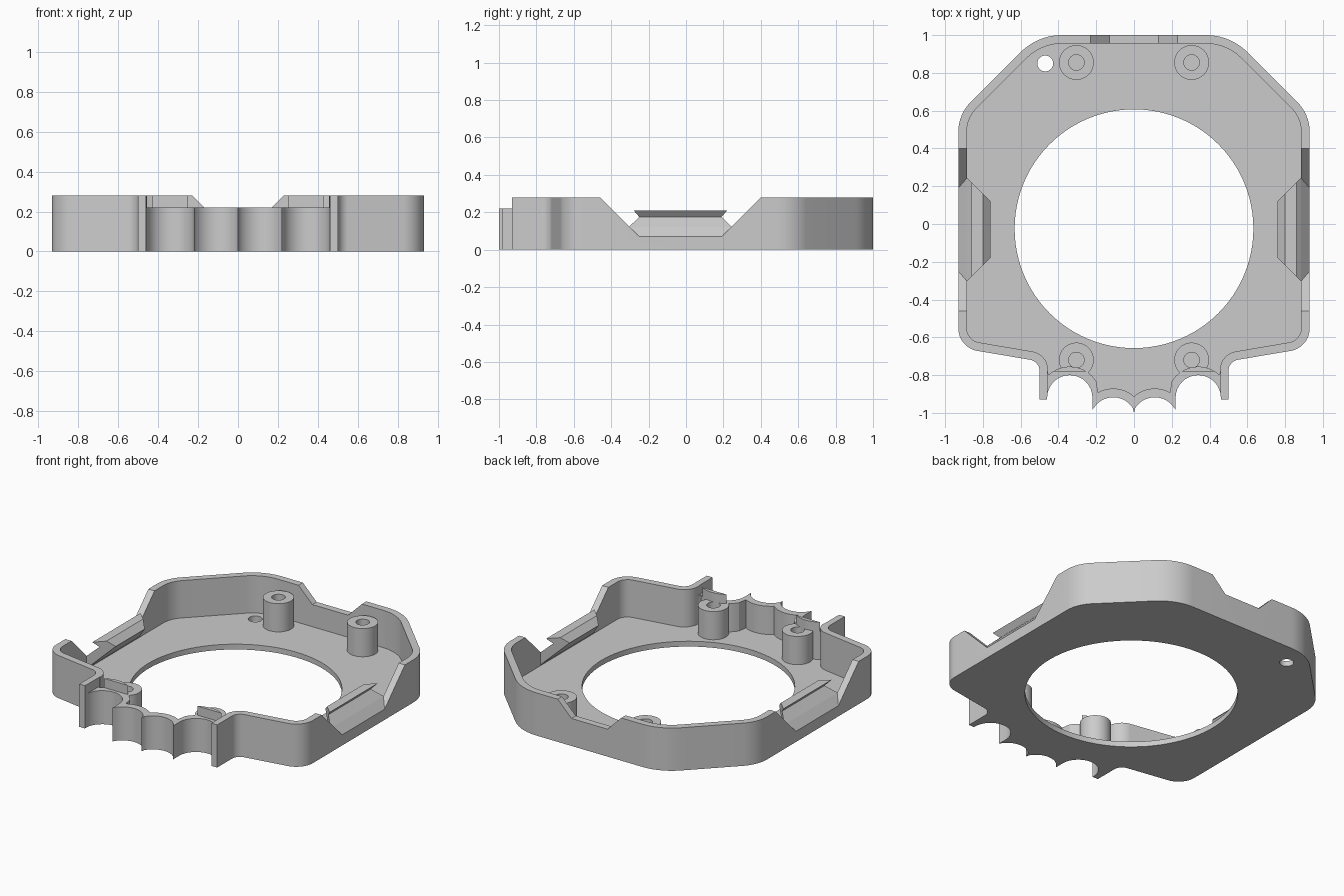
import bpy, bmesh, math
from mathutils import Vector

if "Cube" in bpy.data.objects:
    bpy.data.objects.remove(bpy.data.objects["Cube"])

HEIGHT, LOW, FLOOR = 0.28, 0.22, 0.035
CLIP_Y = -0.03

grey = bpy.data.materials.new("plain grey")
grey.use_nodes = True
grey.diffuse_color = (0.6, 0.6, 0.6, 1)
grey.node_tree.nodes["Principled BSDF"].inputs["Base Color"].default_value = grey.diffuse_color


def finish(name, bm):
    bmesh.ops.recalc_face_normals(bm, faces=bm.faces)
    mesh = bpy.data.meshes.new(name)
    bm.to_mesh(mesh)
    bm.free()
    mesh.materials.append(grey)
    obj = bpy.data.objects.new(name, mesh)
    bpy.context.collection.objects.link(obj)
    return obj


def prism(name, points, low, high, axis="z"):
    """Extrude a flat profile along z, x or y."""
    place = {"z": lambda a, b, h: (a, b, h),
             "x": lambda a, b, h: (h, a, b),
             "y": lambda a, b, h: (a, h, b)}[axis]
    bm = bmesh.new()
    ends = [[bm.verts.new(place(p[0], p[1], h)) for p in points] for h in (low, high)]
    for end in ends:
        bm.faces.new(end)
    for i in range(len(points)):
        j = (i + 1) % len(points)
        bm.faces.new((ends[0][i], ends[0][j], ends[1][j], ends[1][i]))
    return finish(name, bm)


def arc(cx, cy, r, start, end, n=16):
    angles = [math.radians(start + (end - start) * i / n) for i in range(n + 1)]
    return [(cx + r * math.cos(a), cy + r * math.sin(a)) for a in angles]


def disc(name, x, y, r, low, high, n=48):
    return prism(name, arc(x, y, r, 0, 360, n)[:-1], low, high)


def rounded(corners, n=10):
    """Fillet the inner corners of an open path of (x, y, radius)."""
    path = [corners[0][:2]]
    for before, (x, y, r), after in zip(corners, corners[1:], corners[2:]):
        p = Vector((x, y))
        u = (Vector(before[:2]) - p).normalized()
        v = (Vector(after[:2]) - p).normalized()
        half = u.angle(v) / 2
        centre = p + (u + v).normalized() * r / math.sin(half)
        a = p + u * r / math.tan(half) - centre
        b = p + v * r / math.tan(half) - centre
        path += [tuple(centre + a.lerp(b, i / n).normalized() * r) for i in range(n + 1)]
    return path + [corners[-1][:2]]


def mirrored(half):
    """Close a half outline whose two ends lie on x = 0."""
    return half + [(-x, y) for x, y in reversed(half[1:-1])]


def cut(obj, *cutters):
    for cutter in cutters:
        cutter.hide_render = True
        mod = obj.modifiers.new("cut", "BOOLEAN")
        mod.operation, mod.solver, mod.object = "DIFFERENCE", "EXACT", cutter
        bpy.context.view_layer.objects.active = obj
        bpy.ops.object.modifier_apply(modifier=mod.name)
        bpy.data.objects.remove(cutter)


def smooth(obj):
    bpy.ops.object.select_all(action="DESELECT")
    obj.select_set(True)
    bpy.context.view_layer.objects.active = obj
    bpy.ops.object.shade_smooth_by_angle(angle=math.radians(25))


# Outer outline with the scalloped front edge
outer = rounded([(0, 1, 0), (0.51, 1, 0.31), (0.93, 0.58, 0.22),
                 (0.93, -0.655, 0.12), (0.5, -0.727, 0.06), (0.5, -0.93, 0)])
outer += [(0.46, -0.93)] + arc(0.34, -0.92, 0.12, 0, 180)
outer += [(0.22, -0.985)] + arc(0.11, -1.04, 0.1225, 32, 148) + [(0, -1)]

# Inner cavity outline, one wall thickness further in
inner = rounded([(0, 0.955, 0), (0.491, 0.955, 0.265), (0.885, 0.561, 0.175),
                 (0.885, -0.616, 0.075), (0.455, -0.689, 0.1), (0.455, -0.79, 0)])
inner += arc(0.34, -0.92, 0.165, 48, 148)
inner += arc(0.11, -1.036, 0.165, 61, 128) + [(0, -0.913)]

# Tray body: plate, rim and openings
body = prism("tray_body", mirrored(outer), 0, HEIGHT)
notch = [(CLIP_Y + s * (0.15 + z), z) for s, z in ((-1, 0.07), (1, 0.07), (1, 0.4), (-1, 0.4))]
back_notch = [(-0.13, 0.18), (0.13, 0.18), (0.33, 0.38), (-0.33, 0.38)]
front_step = [(-0.458, -1.2), (0.458, -1.2), (0.458, -0.78), (-0.458, -0.78)]
cut(body,
    prism("cavity_cutter", mirrored(inner), FLOOR, 0.5),
    disc("opening_cutter", 0, -0.025, 0.632, -0.1, 0.5, 96),
    disc("small_hole_cutter", -0.47, 0.85, 0.042, -0.1, 0.5, 32),
    prism("left_notch_cutter", notch, 0.8, 1.1, "x"),
    prism("right_notch_cutter", notch, -1.1, -0.8, "x"),
    prism("back_notch_cutter", back_notch, 0.9, 1.1, "y"),
    prism("front_step_cutter", front_step, LOW, 0.5))
smooth(body)

# Four hollow screw posts
for side, x in (("left", 0.305), ("right", -0.305)):
    for end, y in (("back", 0.855), ("front", -0.72)):
        post = disc(f"{end}_{side}_post", x, y, 0.092, FLOOR - 0.005, LOW)
        cut(post, disc("bore_cutter", x, y, 0.041, -0.1, 0.5, 32))
        if end == "front":
            cut(post, disc("scallop_cutter", math.copysign(0.34, x), -0.92, 0.126, -0.1, 0.5))
        smooth(post)


# Sloping snap clips with a hooked lip, tapered towards the middle
def clip(name, side):
    profile = [(0.885, 0.04), (0.93, 0.07), (0.885, 0.122), (0.83, 0.175),
               (0.86, 0.21), (0.8, 0.21), (0.76, 0.17)]
    bm = bmesh.new()
    ends = []
    for s in (-1, 1):
        ring = []
        for x, z in profile:
            reach = 0.22 if x > 0.9 else 0.275 - (0.885 - x)
            ring.append(bm.verts.new((side * x, CLIP_Y + s * reach, z)))
        bm.faces.new(ring[:3])
        bm.faces.new([ring[0]] + ring[2:])
        ends.append(ring)
    for i in range(len(profile)):
        j = (i + 1) % len(profile)
        bm.faces.new((ends[0][i], ends[0][j], ends[1][j], ends[1][i]))
    return finish(name, bm)


clip("left_clip", 1)
clip("right_clip", -1)
